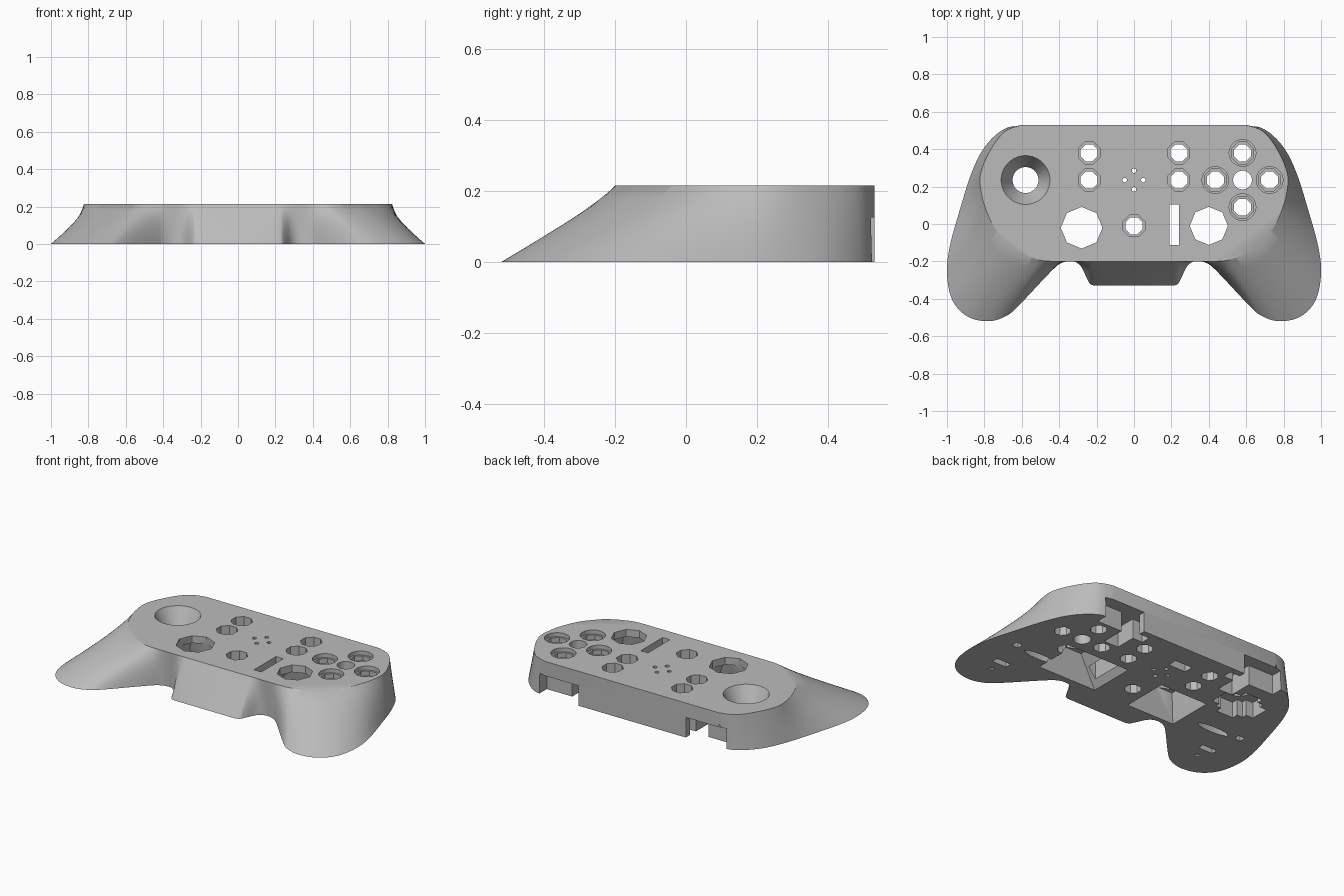
import bpy, bmesh
from math import radians, sin, cos, pi
from mathutils import Vector

if "Cube" in bpy.data.objects:
    bpy.data.objects.remove(bpy.data.objects["Cube"])

TOP = 0.215
grey = bpy.data.materials.new("plain_grey")
grey.use_nodes = True
colour = (0.5, 0.5, 0.5, 1)
grey.diffuse_color = colour
grey.node_tree.nodes["Principled BSDF"].inputs["Base Color"].default_value = colour


def loft(name, rings):
    """Closed solid through rings of equal point count."""
    bm = bmesh.new()
    loops = [[bm.verts.new(p) for p in ring] for ring in rings]
    count = len(loops[0])
    for low, high in zip(loops, loops[1:]):
        for i in range(count):
            j = (i + 1) % count
            bm.faces.new((low[i], low[j], high[j], high[i]))
    bm.faces.new(loops[0])
    bm.faces.new(loops[-1])
    bmesh.ops.recalc_face_normals(bm, faces=bm.faces)
    mesh = bpy.data.meshes.new(name)
    bm.to_mesh(mesh)
    bm.free()
    mesh.materials.append(grey)
    obj = bpy.data.objects.new(name, mesh)
    bpy.context.collection.objects.link(obj)
    return obj


def spline(keys, steps):
    """Catmull-Rom curve through the keys."""
    points = []
    for i in range(len(keys) - 1):
        a, b, c, d = (keys[max(0, min(k, len(keys) - 1))] for k in range(i - 1, i + 3))
        for s in range(steps):
            t = s / steps
            points.append(0.5 * (2 * b + (c - a) * t + (2 * a - 5 * b + 4 * c - d) * t * t
                                 + (3 * b - a - 3 * c + d) * t ** 3))
    return points + [keys[-1]]


# Half outline: base x, y then matching top x, y, from rear to front
outline = [Vector(k) for k in (
    (.60, .53, .60, .53), (.70, .505, .69, .495), (.80, .41, .765, .40),
    (.87, .27, .82, .27), (.93, .08, .815, .16), (.985, -.12, .785, .06),
    (1, -.27, .745, -.02), (.97, -.41, .70, -.075), (.89, -.495, .65, -.125),
    (.78, -.52, .59, -.16), (.69, -.495, .53, -.185), (.62, -.44, .48, -.197),
    (.45, -.26, .41, -.2), (.39, -.21, .37, -.2), (.33, -.198, .32, -.2),
    (.285, -.225, .28, -.2), (.25, -.295, .245, -.2), (.235, -.32, .23, -.2),
    (.21, -.33, .21, -.2))]
half = spline(outline, 5)
full = half + [Vector((-p[0], p[1], -p[2], p[3])) for p in reversed(half)]
levels = 6
rings = []
for k in range(levels + 1):
    t = k / levels
    rings.append([(p[0] + (p[2] - p[0]) * t, p[1] + (p[3] - p[1]) * t, TOP * t) for p in full])
shell = loft("controller_shell", rings)


def cut(rings):
    """Subtract a lofted solid from the shell."""
    cutter = loft("cutter", rings)
    cutter.hide_render = True
    mod = shell.modifiers.new("cut", "BOOLEAN")
    mod.operation, mod.solver, mod.object = "DIFFERENCE", "EXACT", cutter
    bpy.context.view_layer.objects.active = shell
    bpy.ops.object.modifier_apply(modifier=mod.name)
    bpy.data.objects.remove(cutter)


def circle(x, y, z, r, sides=32):
    # r is measured to the flats for octagons
    r = r / cos(pi / sides)
    return [(x + r * cos((i + .5) * 2 * pi / sides), y + r * sin((i + .5) * 2 * pi / sides), z)
            for i in range(sides)]


def rect(x, y, z, w, d):
    return [(x - w, y - d, z), (x + w, y - d, z), (x + w, y + d, z), (x - w, y + d, z)]


def drill(x, y, r, low=-.1, high=.4, sides=32):
    cut([circle(x, y, low, r, sides), circle(x, y, high, r, sides)])


def pocket(x, y, w, d, height):
    cut([rect(x, y, -.1, w, d), rect(x, y, height, w, d)])


def button_hole(x, y):
    drill(x, y, .045, sides=8)
    drill(x, y, .058, low=.16, sides=8)


# Menu and cluster button holes
for x, y in ((-.24, .38), (-.24, .235), (.24, .38), (.24, .235), (0, -.01)):
    button_hole(x, y)
cx, cy = .58, .235
for dx, dy in ((1, 0), (-1, 0), (0, 1), (0, -1)):
    x, y = cx + dx * .145, cy + dy * .145
    drill(x, y, .071, low=.19)
    button_hole(x, y)
    drill(dx * .05, cy + dy * .05, .012, sides=12)
drill(cx, cy, .05)

# Stick opening: conical dish above a cross-shaped pocket
cut([circle(-cx, cy, .1, .069), circle(-cx, cy, TOP, .13), circle(-cx, cy, .3, .13)])
drill(-cx, cy, .069)
for w, d in ((.15, .06), (.06, .13), (.1, .09)):
    pocket(-cx, cy, w, d, .1)

# Octagonal pad openings with flared pockets underneath
for x, y, r, px, w in ((-.28, -.02, .107, -.26, .17), (.4, -.01, .098, .36, .21)):
    cut([[(x + r * 1.04 * cos(i * pi / 4), y + r * 1.04 * sin(i * pi / 4), z) for i in range(8)]
         for z in (-.1, .4)])
    cut([rect(px, y, -.01, w, .15), rect(x, y, .17, .108, .108)])

# Long slot and sensor recess
cut([rect(.215, -.005, z, .025, .108) for z in (-.1, .4)])
pocket(-.04, .36, .06, .03, .06)

# Mirrored rear notches and underside sockets
for s in (-1, 1):
    pocket(s * .52, .52, .125, .07, .125)
    pocket(s * .42, .43, .05, .13, .125)
    pocket(s * .36, .46, .06, .03, .125)
    cut([[(s * .64 + .11 * cos(i * pi / 8), -.07 + .025 * sin(i * pi / 8), z)
          for i in range(16)] for z in (-.1, .05)])
    for x, y, w, d in ((.76, -.26, .05, .02), (.82, -.05, .022, .02), (.76, -.35, .012, .012)):
        pocket(s * x, y, w, d, .03)

bpy.ops.object.select_all(action="DESELECT")
shell.select_set(True)
bpy.context.view_layer.objects.active = shell
bpy.ops.object.shade_smooth_by_angle(angle=radians(30))
